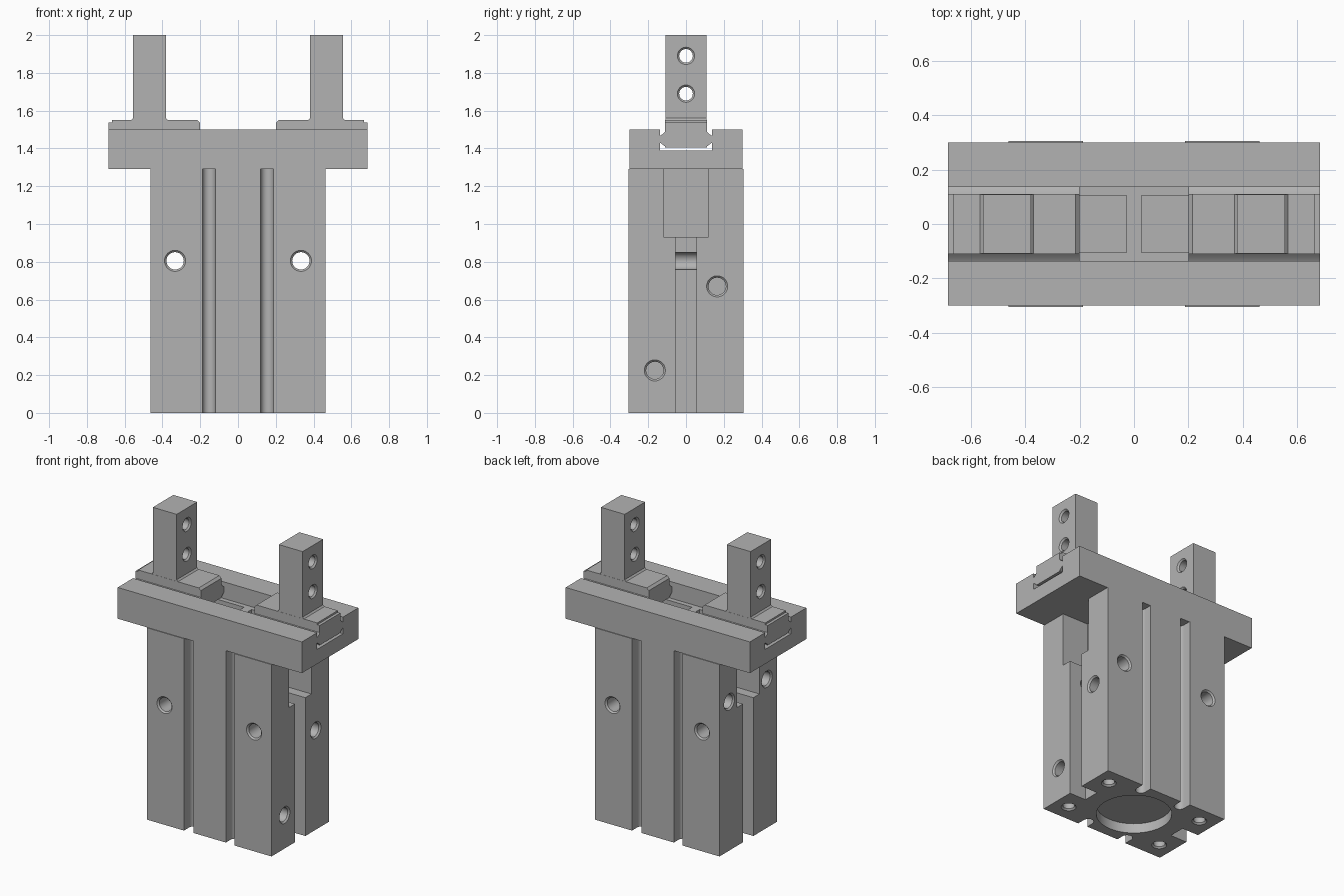
import bpy, bmesh, math
from mathutils import Vector

if "Cube" in bpy.data.objects:
    bpy.data.objects.remove(bpy.data.objects["Cube"])

grey = bpy.data.materials.new("machined grey")
grey.use_nodes = True
GREY = (0.45, 0.45, 0.45, 1)
grey.diffuse_color = GREY
grey.node_tree.nodes["Principled BSDF"].inputs["Base Color"].default_value = GREY


def make(name, bm):
    bmesh.ops.recalc_face_normals(bm, faces=bm.faces)
    mesh = bpy.data.meshes.new(name)
    bm.to_mesh(mesh)
    bm.free()
    mesh.materials.append(grey)
    ob = bpy.data.objects.new(name, mesh)
    bpy.context.collection.objects.link(ob)
    return ob


def box(name, x, y, z):
    """Block spanning three (low, high) ranges."""
    bm = bmesh.new()
    bmesh.ops.create_cube(bm, size=1)
    for v in bm.verts:
        v.co = [r[0] if c < 0 else r[1] for c, r in zip(v.co, (x, y, z))]
    return make(name, bm)


def extrude(name, outline, vector):
    """Closed outline of 3D points swept along a vector."""
    bm = bmesh.new()
    face = bm.faces.new([bm.verts.new(p) for p in outline])
    new = bmesh.ops.extrude_face_region(bm, geom=[face])["geom"]
    moved = [g for g in new if isinstance(g, bmesh.types.BMVert)]
    bmesh.ops.translate(bm, verts=moved, vec=vector)
    return make(name, bm)


def lathe(start, end, rings, sides=32):
    """Solid of revolution; rings are (distance from start, radius)."""
    axis = (Vector(end) - Vector(start)).normalized()
    turn = axis.to_track_quat("Z", "Y")
    bm = bmesh.new()
    loops = []
    for d, r in rings:
        angles = [2 * math.pi * i / sides for i in range(sides)]
        loops.append([bm.verts.new(Vector(start) + turn @ Vector(
            (r * math.cos(a), r * math.sin(a), d))) for a in angles])
    for a, b in zip(loops, loops[1:]):
        for i in range(sides):
            j = (i + 1) % sides
            bm.faces.new((a[i], a[j], b[j], b[i]))
    bm.faces.new(loops[0])
    bm.faces.new(loops[-1])
    return make("cutter", bm)


def cut(target, cutter):
    cutter.hide_render = True
    mod = target.modifiers.new("cut", "BOOLEAN")
    mod.operation, mod.solver, mod.object = "DIFFERENCE", "EXACT", cutter
    bpy.context.view_layer.objects.active = target
    bpy.ops.object.modifier_apply(modifier=mod.name)
    bpy.data.objects.remove(cutter)


def drill(target, start, end, r, through=False):
    """Hole with a chamfered mouth, at both ends when it goes through."""
    n = (Vector(end) - Vector(start)).length
    e = 0.01
    rings = [(-e, r + 2 * e), (e, r)]
    rings += [(n - e, r), (n + e, r + 2 * e)] if through else [(n, r)]
    cut(target, lathe(start, end, rings))


# Body block with a slightly recessed centre band on front and back
HX, HY, TOP = 0.4625, 0.305, 1.29
body = box("body", (-HX, HX), (-HY, HY), (0, TOP))
for s in (-1, 1):
    cut(body, box("cutter", (-0.188, 0.188), sorted((s * 0.3, s * 0.4)), (-1, 2)))

# Round-bottomed sensor grooves on front and back
for sx in (-1, 1):
    for sy in (-1, 1):
        arc = [math.pi * i / 12 for i in range(13)]
        outline = [(sx * 0.154 + 0.034 * math.cos(a),
                    sy * (0.25 - 0.034 * math.sin(a)), -0.1) for a in arc]
        outline += [(sx * 0.154 - 0.034, sy * 0.4, -0.1),
                    (sx * 0.154 + 0.034, sy * 0.4, -0.1)]
        cut(body, extrude("cutter", outline, (0, 0, 2)))

# Side slots that widen into pockets under the rail
for s in (-1, 1):
    cut(body, box("cutter", sorted((s * 0.34, s * 0.6)), (-0.055, 0.055), (-0.1, 1.0)))
    cut(body, box("cutter", sorted((s * 0.27, s * 0.6)), (-0.12, 0.12), (0.93, 1.4)))

# Piston recess and mounting holes underneath
cut(body, lathe((0, 0, -0.1), (0, 0, 1), [(0, 0.23), (0.165, 0.23)], 64))
for sx in (-1, 1):
    for sy in (-1, 1):
        drill(body, (sx * 0.36, sy * 0.19, 0), (sx * 0.36, sy * 0.19, 0.18), 0.036)

# Cross holes, and ports on the two sides
for s in (-1, 1):
    drill(body, (s * 0.333, -HY, 0.805), (s * 0.333, HY, 0.805), 0.046, True)
for sx, y, z in ((1, -0.165, 0.225), (1, 0.165, 0.67), (-1, -0.2, 1.0), (-1, 0.2, 1.0)):
    drill(body, (sx * HX, y, z), (sx * 0.33, y, z), 0.046)

# Guide rail with a lengthwise channel and two floor pockets
rail = box("guide_rail", (-0.685, 0.685), (-0.3, 0.3), (TOP, 1.5))
cut(rail, box("cutter", (-1, 1), (-0.137, 0.137), (1.388, 1.6)))
for s in (-1, 1):
    cut(rail, box("cutter", sorted((s * 0.028, s * 0.25)), (-0.105, 0.105), (1.33, 1.45)))

# Jaws: a ribbed slider in the channel and an upright finger
half = [(0.11, 1.405), (0.11, 1.41), (0.1365, 1.43), (0.1365, 1.468),
        (0.125, 1.475), (0.11, 1.49), (0.11, 1.55)]
section = half + [(-y, z) for y, z in reversed(half)]
jaws = []
for s, side in ((1, "left"), (-1, "right")):
    slider = extrude(side + "_slider", [(s * 0.2, y, z) for y, z in section],
                     (s * 0.485, 0, 0))
    # Steps at the outer and inner ends
    cut(slider, box("cutter", sorted((s * 0.666, s * 0.8)), (-1, 1), (1.538, 1.7)))
    cut(slider, extrude("cutter", [(s * 0.1, -1, 1.6), (s * 0.1, -1, 1.535),
                                   (s * 0.2, -1, 1.535), (s * 0.215, -1, 1.55),
                                   (s * 0.215, -1, 1.6)], (0, 2, 0)))
    # Finger with small flared foot
    profile = [(0.37, 1.55), (0.38, 1.56), (0.38, 2), (0.557, 2), (0.557, 1.56), (0.567, 1.55)]
    finger = extrude(side + "_finger", [(s * x, -0.109, z) for x, z in profile], (0, 0.218, 0))
    for z in (1.69, 1.89):
        drill(finger, (s * 0.38, 0, z), (s * 0.557, 0, z), 0.036, True)
    jaws += [slider, finger]

# Smooth the round walls, keep edges sharp
bpy.ops.object.select_all(action="DESELECT")
for ob in [body, rail] + jaws:
    ob.select_set(True)
bpy.context.view_layer.objects.active = body
bpy.ops.object.shade_smooth_by_angle(angle=math.radians(25))
